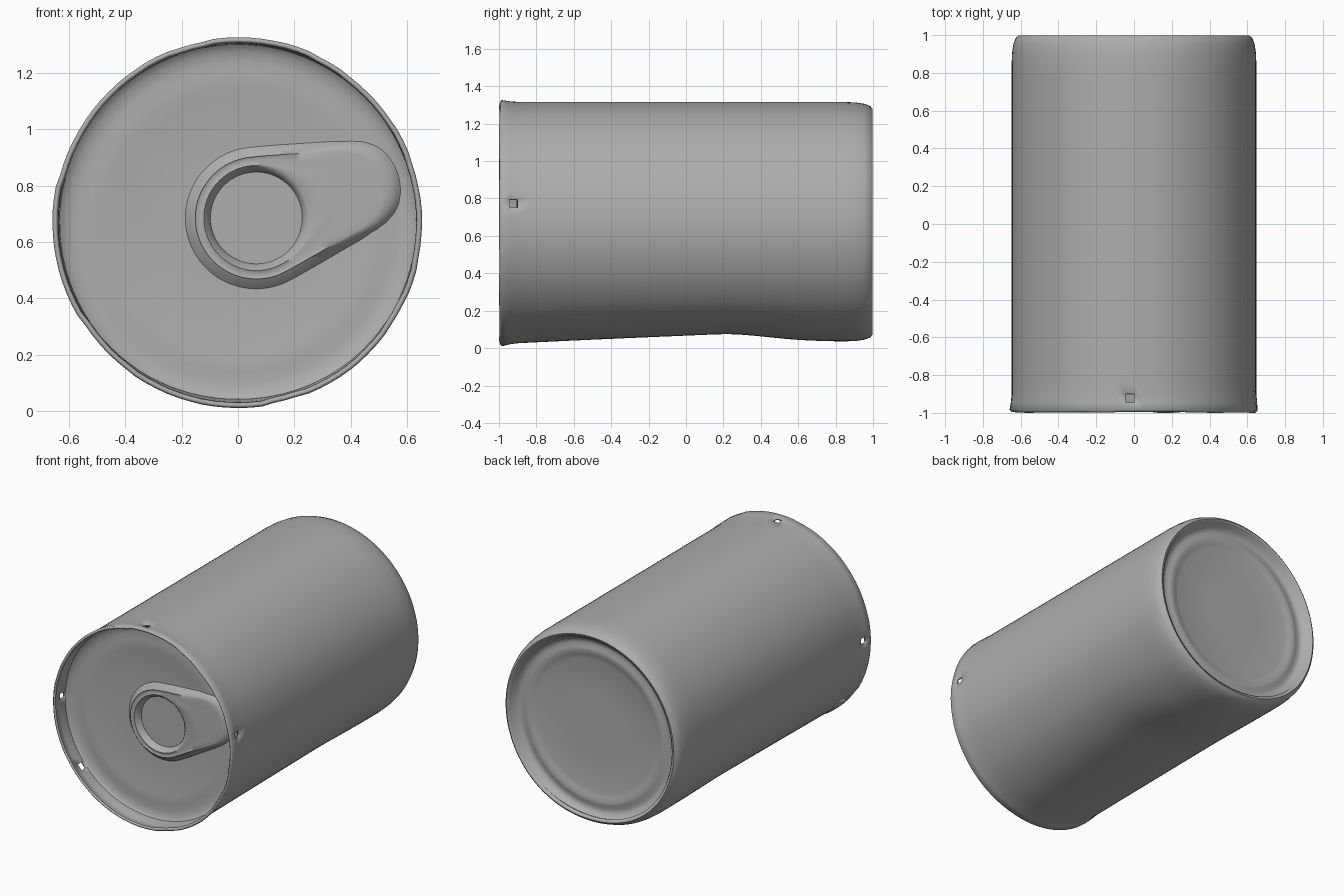
import bpy, bmesh, math, random

if "Cube" in bpy.data.objects:
    bpy.data.objects.remove(bpy.data.objects["Cube"])

random.seed(4)
SEG = 96
CZ = 0.668          # height of the can axis

grey = bpy.data.materials.new("dark_grey_metal")
grey.diffuse_color = (0.42, 0.42, 0.42, 1)
grey.use_nodes = True
grey.node_tree.nodes["Principled BSDF"].inputs["Base Color"].default_value = grey.diffuse_color


def finish(bm, name, angle=60):
    me = bpy.data.meshes.new(name)
    bm.to_mesh(me)
    bm.free()
    me.materials.append(grey)
    ob = bpy.data.objects.new(name, me)
    bpy.context.collection.objects.link(ob)
    bpy.ops.object.select_all(action='DESELECT')
    ob.select_set(True)
    bpy.context.view_layer.objects.active = ob
    bpy.ops.object.shade_smooth_by_angle(angle=math.radians(angle))
    return ob


def bridge(bm, rings):
    grid = []
    for a, b in zip(rings, rings[1:]):
        n = len(a)
        grid.append([bm.faces.new((a[i], a[(i + 1) % n], b[(i + 1) % n], b[i]))
                     for i in range(n)])
    return grid


def lathe(profile, cap=False):
    """Revolve (radius, y) points about the can axis."""
    bm = bmesh.new()
    rings = []
    for r, y in profile:
        rings.append([bm.verts.new((r * math.cos(2 * math.pi * i / SEG), y,
                                    CZ + r * math.sin(2 * math.pi * i / SEG)))
                      for i in range(SEG)])
    faces = bridge(bm, rings)
    if cap:
        bm.faces.new(rings[-1])
    return bm, rings, faces


def end_panel(profile, facing, name):
    """Capped lathe whose cap faces along +y or -y."""
    bm, _, _ = lathe(profile, cap=True)
    bmesh.ops.recalc_face_normals(bm, faces=bm.faces[:])
    if bm.faces[:][-1].normal.y * facing < 0:
        bmesh.ops.reverse_faces(bm, faces=bm.faces[:])
    finish(bm, name)


# Side wall: front lip, long body, rounded back shoulder
body = [(0.648, -0.90 + 1.75 * k / 28) for k in range(29)]
profile = ([(0.646, -0.997), (0.656, -0.987), (0.652, -0.945)] + body +
           [(0.645, 0.91), (0.638, 0.955), (0.626, 0.985), (0.61, 0.998),
            (0.59, 0.99)])
bm, rings, faces = lathe(profile)

# Slightly crumpled front lip
wobble = [random.uniform(-1, 1) for _ in range(SEG // 3)]
for k in range(2):
    for i, v in enumerate(rings[k]):
        w = wobble[i // 3]
        v.co.x *= 1 + 0.006 * w
        v.co.z = CZ + (v.co.z - CZ) * (1 + 0.006 * w)
        v.co.y += 0.003 * w

# Broad dent pressed into the underside
for v in bm.verts:
    ang = math.atan2(v.co.x, CZ - v.co.z)
    y = v.co.y
    if y < 0.2:
        depth = 0.055 * max(0, (y + 1) / 1.2) ** 0.9
    else:
        depth = 0.015 + 0.04 * math.exp(-((y - 0.2) / 0.33) ** 2)
    v.co.z += depth * math.exp(-(ang / 0.6) ** 2)

bmesh.ops.recalc_face_normals(bm, faces=bm.faces[:])
side = faces[20][0]
if side.normal.x < 0:
    bmesh.ops.reverse_faces(bm, faces=bm.faces[:])

# Small punctures just behind the lip
holes = [faces[2][round(a / 360 * SEG)] for a in (8, 90, 175, 219)]
bmesh.ops.delete(bm, geom=holes, context='FACES')
wall = finish(bm, "can_wall")
sol = wall.modifiers.new("thickness", 'SOLIDIFY')
sol.thickness = 0.015
sol.offset = -1

# Recessed front lid with a shallow raised ring
end_panel([(0.638, -0.9), (0.625, -0.888), (0.605, -0.878), (0.57, -0.872),
           (0.53, -0.875), (0.48, -0.875), (0.44, -0.868), (0.2, -0.866)],
          -1, "front_lid")

# Recessed back end with stepped ridges
end_panel([(0.592, 0.99), (0.575, 0.965), (0.56, 0.948), (0.535, 0.943),
           (0.51, 0.952), (0.485, 0.954), (0.46, 0.945), (0.43, 0.938),
           (0.2, 0.938)], 1, "back_end")


# Pull tab: round eye blending into a tapered tongue
def tab_radius(th):
    best = 0
    for k in range(41):
        t = k / 40
        c, rad = 0.35 * t, 0.225 - 0.065 * t
        d = rad * rad - (c * math.sin(th)) ** 2
        if d >= 0:
            best = max(best, c * math.cos(th) + math.sqrt(d))
    return best


bm = bmesh.new()
tilt = math.radians(17)
rings = []
# (blend from eye to outline, extra radius, height above lid)
for f, extra, h in [(0, -0.008, -0.005), (0, 0.0, 0.022), (0, 0.015, 0.036),
                    (0.3, 0, 0.038), (0.6, 0, 0.03), (0.85, 0, 0.036),
                    (1, -0.015, 0.032), (1, 0.008, 0.017), (1, 0.03, -0.005)]:
    ring = []
    for i in range(SEG):
        th = 2 * math.pi * i / SEG
        r = 0.17 + f * (tab_radius(th) - 0.17) + extra
        ring.append(bm.verts.new((0.065 + r * math.cos(th + tilt), -0.868 - h,
                                  0.685 + r * math.sin(th + tilt))))
    rings.append(ring)
bridge(bm, rings + [rings[0]])
bmesh.ops.recalc_face_normals(bm, faces=bm.faces[:])
finish(bm, "pull_tab")
